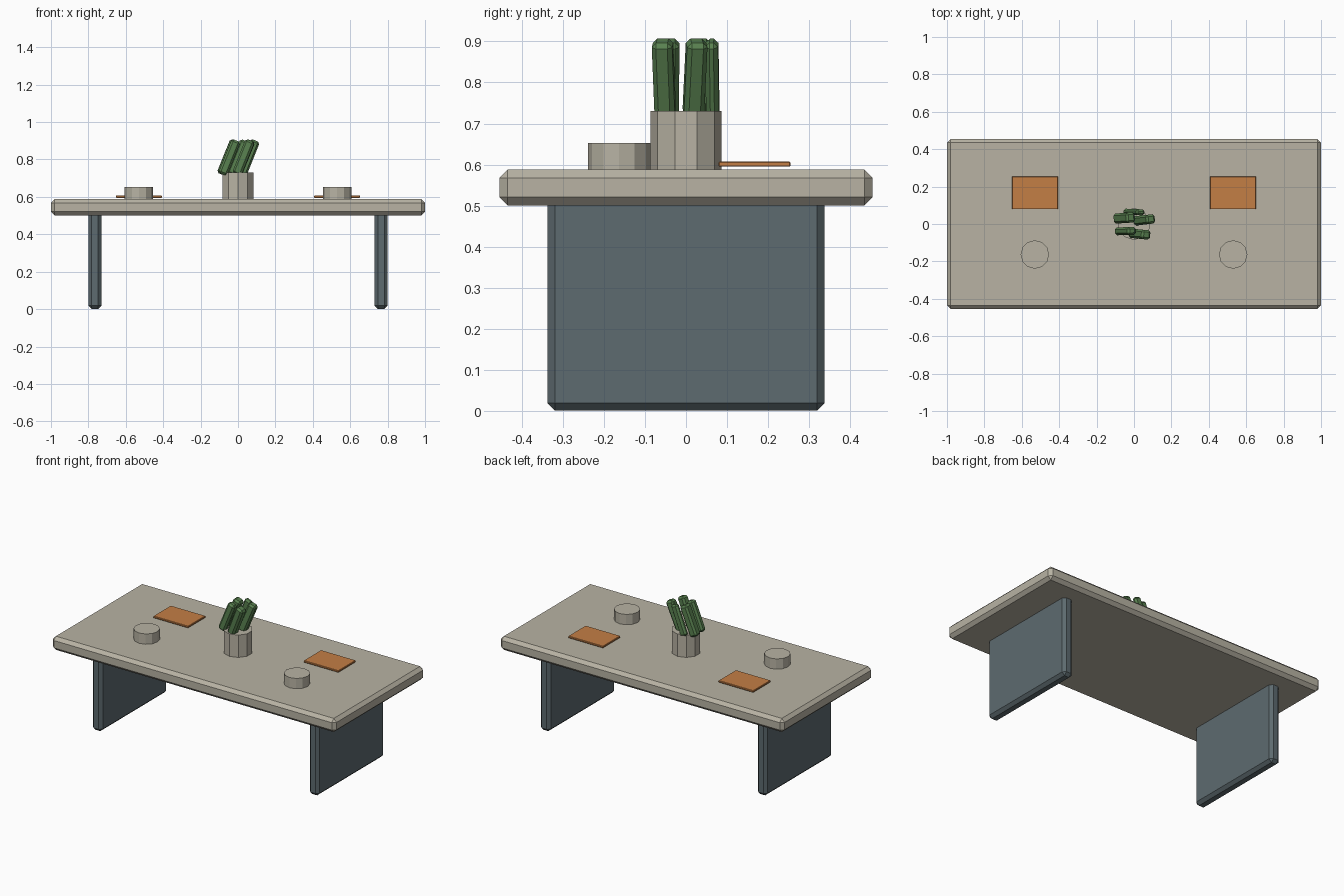
import bpy
import math

default = bpy.data.objects.get("Cube")
if default:
    bpy.data.objects.remove(default, do_unlink=True)


def material(name, rgb):
    mat = bpy.data.materials.new(name)
    mat.use_nodes = True
    colour = (*rgb, 1)
    mat.diffuse_color = colour
    mat.node_tree.nodes["Principled BSDF"].inputs["Base Color"].default_value = colour
    return mat


stone = material("warm stone", (0.48, 0.45, 0.37))
slate = material("slate blue", (0.11, 0.145, 0.16))
orange = material("burnt orange", (0.55, 0.21, 0.06))
green = material("leaf green", (0.10, 0.22, 0.08))


def box(name, centre, size, bevel, mat, rotation=(0, 0, 0)):
    """Flat shaded box with chamfered edges."""
    bpy.ops.mesh.primitive_cube_add(size=1)
    obj = bpy.context.object
    obj.name = name
    for v in obj.data.vertices:
        v.co = [c * s for c, s in zip(v.co, size)]
    obj.location = centre
    obj.rotation_euler = rotation
    mod = obj.modifiers.new("chamfer", "BEVEL")
    mod.width = bevel
    mod.segments = 1
    obj.data.materials.append(mat)
    return obj


def pot(name, x, y, bottom, top, radius, sides, mat):
    """Faceted upright cylinder."""
    bpy.ops.mesh.primitive_cylinder_add(
        vertices=sides, radius=radius, depth=top - bottom,
        location=(x, y, (bottom + top) / 2))
    obj = bpy.context.object
    obj.name = name
    obj.data.materials.append(mat)
    return obj


# Table
box("tabletop", (0, 0, 0.544), (2, 0.91, 0.087), 0.02, stone)

# Panel legs, place mats and cups, one of each per side
for side, sx in (("left", 1), ("right", -1)):
    box(f"{side}_leg_panel", (sx * 0.765, 0, 0.265), (0.07, 0.675, 0.53), 0.018, slate)
    box(f"{side}_place_mat", (sx * 0.53, 0.167, 0.601), (0.245, 0.175, 0.012), 0.002, orange)
    pot(f"{side}_cup", sx * 0.53, -0.163, 0.586, 0.653, 0.076, 12, stone)

# Planter with leaning leaves
pot("planter", 0, 0, 0.586, 0.73, 0.086, 10, stone)
lean = math.radians(22)
leaves = [  # x, y, thickness, width, turn
    (-0.052, 0.032, 0.052, 0.054, 0.06),
    (0.0, 0.064, 0.05, 0.032, -0.04),
    (0.055, 0.022, 0.052, 0.05, 0.12),
    (-0.046, -0.038, 0.05, 0.042, 0.03),
    (0.03, -0.054, 0.052, 0.05, -0.1),
]
for i, (x, y, thick, width, turn) in enumerate(leaves, 1):
    box(f"leaf_{i}", (x, y, 0.811), (thick, width, 0.195), 0.011, green, (0, lean, turn))
